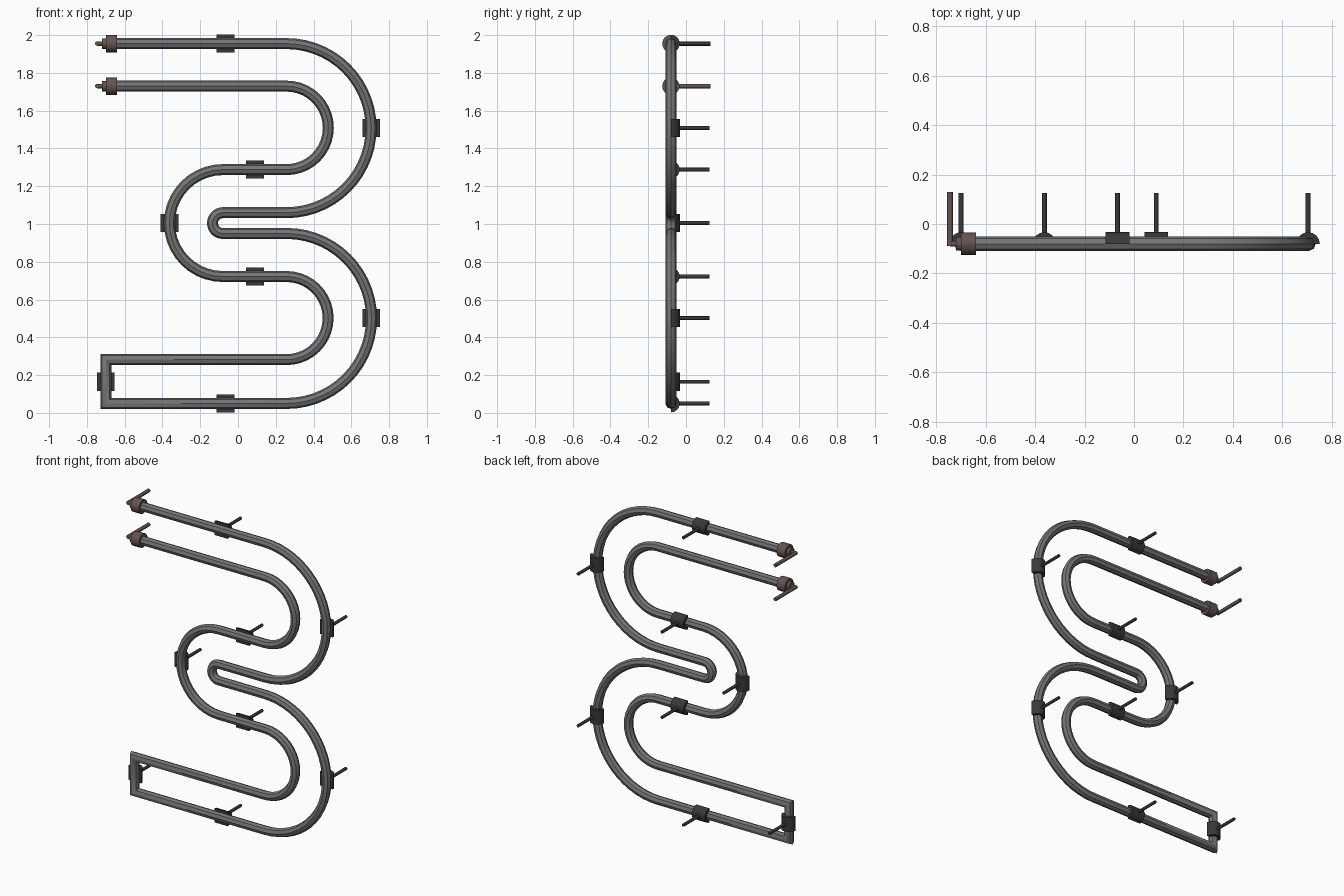
import bpy, bmesh, math
from mathutils import Vector, Matrix

cube = bpy.data.objects.get("Cube")
if cube:
    bpy.data.objects.remove(cube)

PIPE_Y = -0.08
PIPE_R = 0.029


def material(name, colour):
    m = bpy.data.materials.new(name)
    m.use_nodes = True
    m.diffuse_color = (*colour, 1)
    m.node_tree.nodes["Principled BSDF"].inputs["Base Color"].default_value = (*colour, 1)
    return m


steel = material("steel grey", (0.18, 0.18, 0.18))
dark = material("dark metal", (0.04, 0.04, 0.04))
brown = material("brown metal", (0.125, 0.088, 0.083))


def finish(bm, name, mat):
    bmesh.ops.recalc_face_normals(bm, faces=bm.faces)
    mesh = bpy.data.meshes.new(name)
    bm.to_mesh(mesh)
    bm.free()
    mesh.materials.append(mat)
    obj = bpy.data.objects.new(name, mesh)
    bpy.context.collection.objects.link(obj)
    bpy.ops.object.select_all(action="DESELECT")
    obj.select_set(True)
    bpy.context.view_layer.objects.active = obj
    bpy.ops.object.shade_smooth_by_angle(angle=math.radians(32))
    return obj


def arc(cx, cz, r, start, end, steps=20):
    for i in range(steps + 1):
        a = math.radians(start + (end - start) * i / steps)
        yield Vector((cx + r * math.cos(a), cz + r * math.sin(a)))


def sweep(name, path, radius, y, mat, sides=8):
    """Mitred tube along a path in the x-z plane."""
    bm = bmesh.new()
    rings = []
    last = len(path) - 1
    for i, p in enumerate(path):
        d_in = (p - path[max(i - 1, 0)]) if i else path[1] - p
        d_out = (path[i + 1] - p) if i < last else d_in
        n_in = Vector((-d_in.y, d_in.x)).normalized()
        n_out = Vector((-d_out.y, d_out.x)).normalized()
        mitre = (n_in + n_out).normalized()
        mitre /= mitre.dot(n_in)
        ring = []
        for k in range(sides):
            a = math.tau * k / sides
            q = p + mitre * radius * math.cos(a)
            ring.append(bm.verts.new((q.x, y + radius * math.sin(a), q.y)))
        rings.append(ring)
    for a, b in zip(rings, rings[1:]):
        for k in range(sides):
            j = (k + 1) % sides
            bm.faces.new((a[k], a[j], b[j], b[k]))
    bm.faces.new(rings[0])
    bm.faces.new(rings[-1])
    return finish(bm, name, mat)


def rod(bm, start, end, radius, sides=12):
    start, end = Vector(start), Vector(end)
    d = end - start
    turn = d.to_track_quat("Z", "Y").to_matrix().to_4x4()
    bmesh.ops.create_cone(bm, cap_ends=True, segments=sides, radius1=radius, radius2=radius,
                          depth=d.length, matrix=Matrix.Translation((start + end) / 2) @ turn)


# Winding pipe, from the upper end round to the second end
BEND_X, TURN_X, LEFT_X, END_X = 0.257, -0.08, -0.70, -0.65
path = [Vector((END_X, 1.955))]
path += arc(BEND_X, 1.5075, 0.4475, 90, -90, 28)
path += arc(TURN_X, 1.005, 0.055, 90, 270, 14)
path += arc(BEND_X, 0.50, 0.45, 90, -90, 28)
path += [Vector((LEFT_X, 0.05)), Vector((LEFT_X, 0.282))]
path += arc(BEND_X, 0.502, 0.22, -90, 90)
path += arc(TURN_X, 1.005, 0.283, 270, 90)
path += arc(BEND_X, 1.509, 0.221, -90, 90)
path += [Vector((END_X, 1.73))]
sweep("heating_pipe", path, PIPE_R, PIPE_Y, steel)


# Half-round wall clamps with a rod running back
def clamp(name, x, z, upright):
    bm = bmesh.new()
    half, r, n = 0.048, 0.047, 8
    ends = []
    for s in (-half, half):
        ring = []
        for i in range(n + 1):
            a = math.pi * i / n
            u, y = r * math.cos(a), PIPE_Y + r * math.sin(a)
            ring.append(bm.verts.new((x + u, y, z + s) if upright else (x + s, y, z + u)))
        ends.append(ring)
        bm.faces.new(ring)
    for i in range(n + 1):
        j = (i + 1) % (n + 1)
        bm.faces.new((ends[0][i], ends[0][j], ends[1][j], ends[1][i]))
    rod(bm, (x, PIPE_Y, z), (x, 0.125, z), 0.01)
    finish(bm, name, dark)


clamps = [(-0.067, 1.955, False), (0.705, 1.508, True), (0.09, 1.288, False),
          (-0.363, 1.005, True), (0.09, 0.722, False), (0.705, 0.502, True),
          (LEFT_X, 0.165, True), (-0.067, 0.05, False)]
for i, (x, z, upright) in enumerate(clamps):
    clamp(f"wall_clamp_{i + 1}", x, z, upright)

# End fittings: collar, nut and a bent feed rod
for label, z in (("upper", 1.955), ("lower", 1.73)):
    bm = bmesh.new()
    rod(bm, (-0.70, PIPE_Y, z), (-0.64, PIPE_Y, z), 0.046, 16)
    rod(bm, (-0.72, PIPE_Y, z), (-0.70, PIPE_Y, z), 0.028, 16)
    rod(bm, (-0.745, PIPE_Y, z), (-0.71, PIPE_Y, z), 0.012)
    rod(bm, (-0.745, PIPE_Y - 0.01, z), (-0.745, 0.13, z), 0.012)
    finish(bm, f"{label}_end_fitting", brown)
